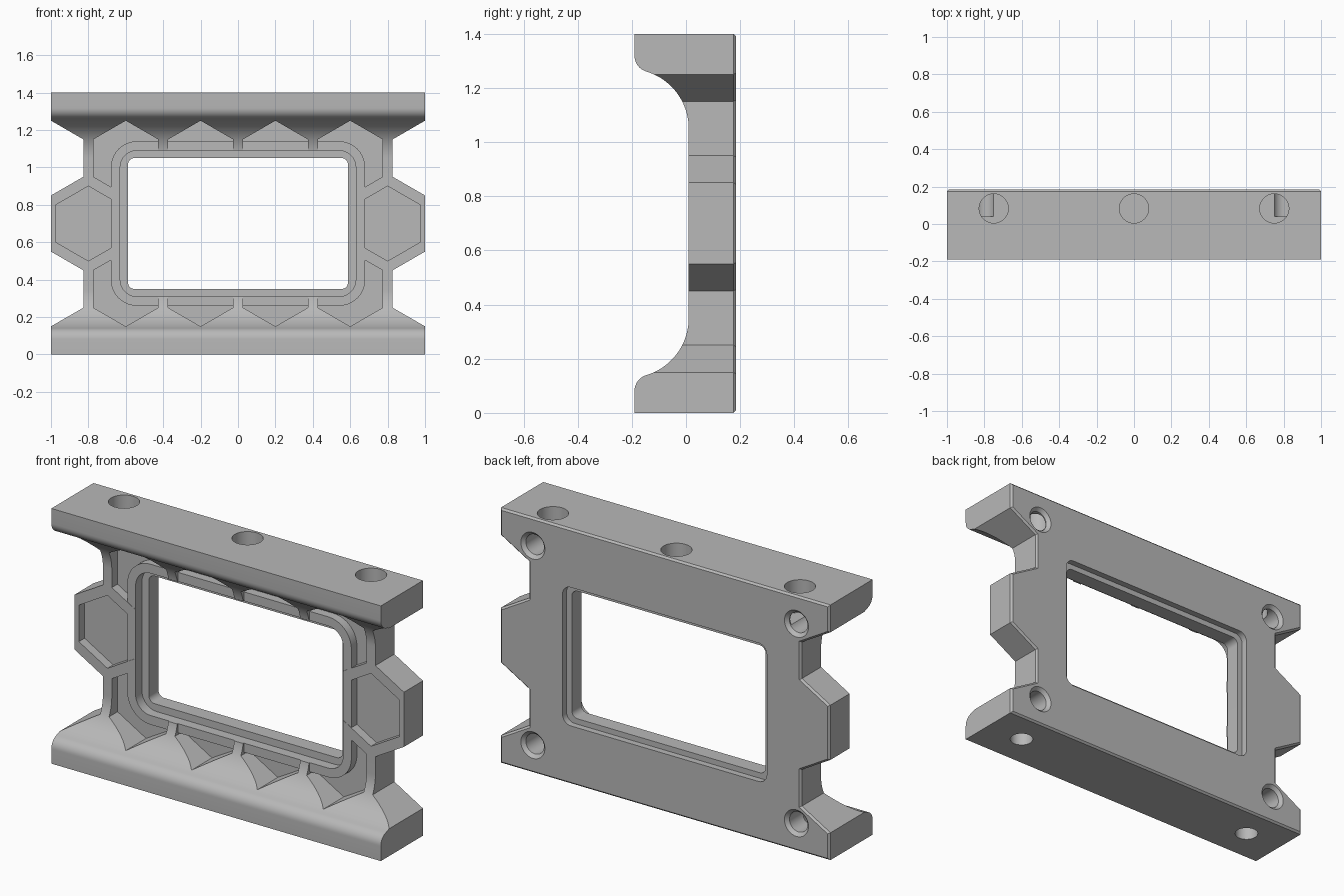
import bpy, bmesh
from math import sin, cos, pi, atan2, sqrt

if "Cube" in bpy.data.objects:
    bpy.data.objects.remove(bpy.data.objects["Cube"], do_unlink=True)

HEIGHT, MID = 1.4, 0.7
BACK, FRONT, WEB = 0.185, -0.19, 0.01   # depth planes along y

grey = bpy.data.materials.new("plain grey")
grey.use_nodes = True
colour = (0.48, 0.48, 0.48, 1)
grey.diffuse_color = colour
grey.node_tree.nodes["Principled BSDF"].inputs["Base Color"].default_value = colour


def arc(cx, cy, r, start, end, n):
    return [(cx + r * cos(start + (end - start) * i / n),
             cy + r * sin(start + (end - start) * i / n)) for i in range(n + 1)]


def rounded_rect(half_w, half_h, r):
    pts = []
    for q, (sx, sz) in enumerate([(1, 1), (-1, 1), (-1, -1), (1, -1)]):
        pts += arc(sx * (half_w - r), MID + sz * (half_h - r), r,
                   q * pi / 2, (q + 1) * pi / 2, 10)
    return pts


def circle(cx, cy, r):
    return arc(cx, cy, r, 0, 2 * pi, 40)[:-1]


def place(axis, p, d):
    return {"x": (d, p[0], p[1]), "y": (p[0], d, p[1]), "z": (p[0], p[1], d)}[axis]


def loft(name, axis, groups):
    """Each group is a list of (profile, depth) sections joined into a closed solid."""
    bm = bmesh.new()
    for sections in groups:
        rings = [[bm.verts.new(place(axis, p, d)) for p in pts] for pts, d in sections]
        bm.faces.new(rings[0])
        bm.faces.new(rings[-1])
        n = len(rings[0])
        for a, b in zip(rings, rings[1:]):
            for i in range(n):
                j = (i + 1) % n
                bm.faces.new((a[i], a[j], b[j], b[i]))
    bmesh.ops.recalc_face_normals(bm, faces=bm.faces)
    mesh = bpy.data.meshes.new(name)
    bm.to_mesh(mesh)
    bm.free()
    mesh.materials.append(grey)
    ob = bpy.data.objects.new(name, mesh)
    bpy.context.collection.objects.link(ob)
    return ob


def prism(pts, lo, hi):
    return [(pts, lo), (pts, hi)]


def cut(target, cutter):
    mod = target.modifiers.new("cut", "BOOLEAN")
    mod.operation, mod.solver, mod.object = "DIFFERENCE", "EXACT", cutter
    bpy.context.view_layer.objects.active = target
    bpy.ops.object.modifier_apply(modifier=mod.name)
    bpy.data.objects.remove(cutter, do_unlink=True)


# Body outline with hexagonal notches in both ends, back edges chamfered
quarter = [(1, 0), (1, 0.15), (0.827, 0.25), (0.827, 0.45), (1, 0.55)]
right = quarter + [(x, HEIGHT - z) for x, z in reversed(quarter)]
outline = right + [(-x, z) for x, z in reversed(right)]
frame = loft("bracket_frame", "y", [prism(outline, FRONT, BACK)])
bm = bmesh.new()
bm.from_mesh(frame.data)
rim = [e for e in bm.edges if all(v.co.y > BACK - 0.001 for v in e.verts)]
bmesh.ops.bevel(bm, geom=rim, offset=0.01, segments=1, affect="EDGES")
bm.to_mesh(frame.data)
bm.free()

# Hollow front: rounded flange edge flowing into a concave sweep down to the web
r_in, r_out, z_in = 0.22, 0.06, 0.35
cy_in, cy_out = WEB - r_in, FRONT + r_out
z_out = z_in - sqrt((r_in + r_out) ** 2 - (cy_out - cy_in) ** 2)
turn = atan2(z_out - z_in, cy_out - cy_in)
lower = [(FRONT - 0.1, z_out)] + arc(cy_out, z_out, r_out, pi, turn + pi, 8) \
    + arc(cy_in, z_in, r_in, turn, 0, 20)[1:]
sweep = lower + [(y, HEIGHT - z) for y, z in reversed(lower)]
cut(frame, loft("front_hollow", "x", [prism(sweep, -1.2, 1.2)]))

# Honeycomb pockets, stopped at the raised ring around the window
centres = [(x, z) for x in (-0.6, -0.2, 0.2, 0.6) for z in (0.35, 1.05)]
centres += [(-0.8, MID), (0.8, MID)]
hexes = [prism(arc(x, z, 0.2, pi / 6, 2 * pi + pi / 6, 6)[:-1], -0.3, 0.06)
         for x, z in centres]
pockets = loft("hex_pockets", "y", hexes)
cut(pockets, loft("ring_block", "y",
                  [prism(rounded_rect(0.68, 0.44, 0.14), WEB + 0.002, 0.2)]))
cut(frame, pockets)

# Window: front rebate, thin lip and back rebate
for name, size, lo, hi in [
        ("front_rebate", (0.63, 0.39, 0.09), -0.3, 0.067),
        ("window_opening", (0.588, 0.35, 0.035), -0.3, 0.3),
        ("back_rebate", (0.62, 0.38, 0.05), 0.15, 0.3)]:
    cut(frame, loft(name, "y", [prism(rounded_rect(*size), lo, hi)]))

# Mounting holes: three in the top, two underneath, four countersunk in the back
cut(frame, loft("top_holes", "z", [
    prism(circle(x, 0.083, 0.078), HEIGHT - 0.18, HEIGHT + 0.1) for x in (-0.75, 0, 0.75)]))
cut(frame, loft("bottom_holes", "z", [
    prism(circle(x, 0, 0.06), -0.1, 0.13) for x in (-0.775, 0.775)]))
cut(frame, loft("back_holes", "y", [
    [(circle(x, z, 0.055), 0.04), (circle(x, z, 0.055), BACK - 0.018),
     (circle(x, z, 0.073), BACK), (circle(x, z, 0.073), BACK + 0.1)]
    for x in (-0.8, 0.8) for z in (0.153, HEIGHT - 0.153)]))

# Smooth the swept and round surfaces, keep machined edges crisp
bpy.ops.object.select_all(action="DESELECT")
frame.select_set(True)
bpy.context.view_layer.objects.active = frame
bpy.ops.object.shade_smooth_by_angle(angle=pi / 6)
